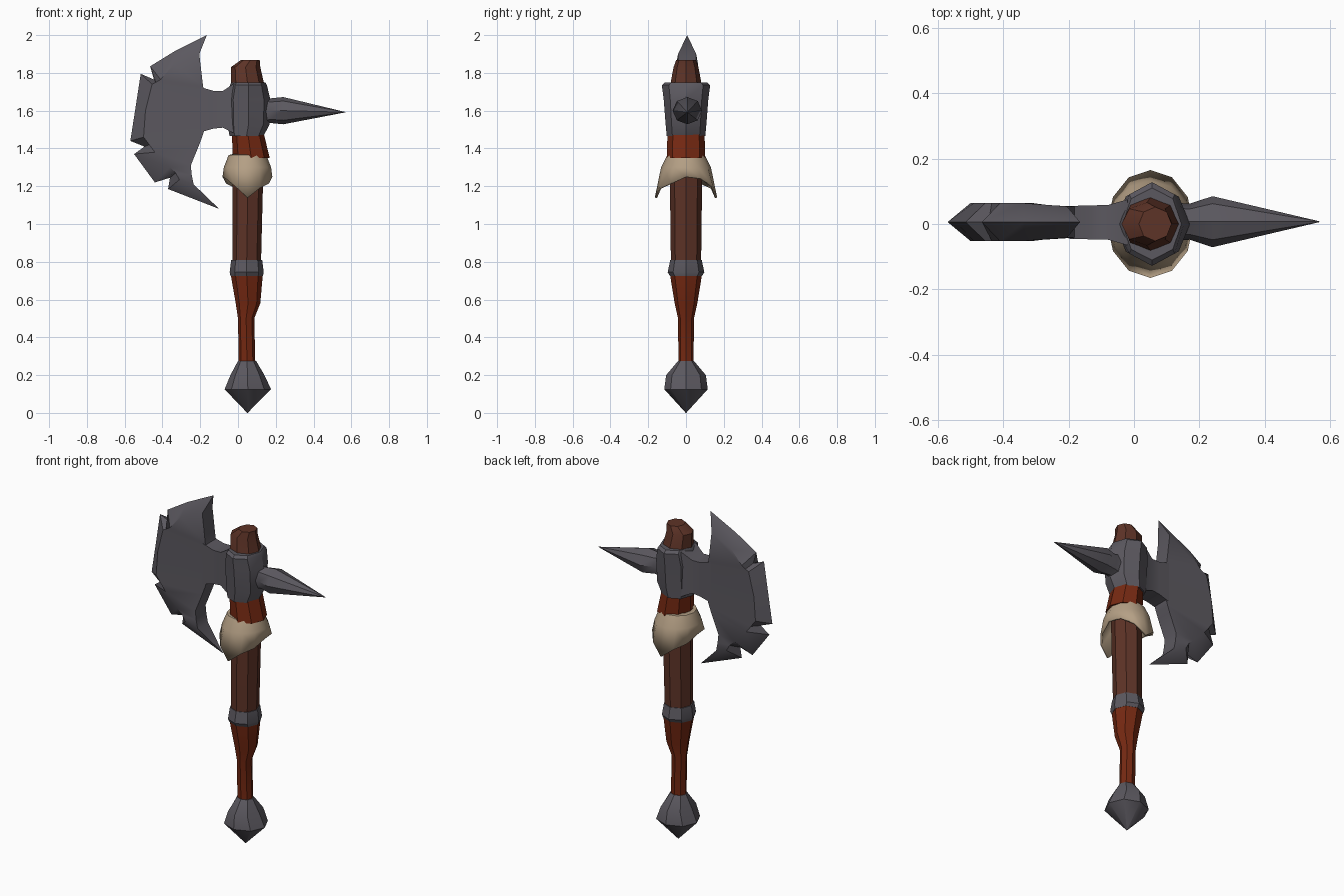
import bpy, bmesh, math
from mathutils import Vector

default_cube = bpy.data.objects.get("Cube")
if default_cube:
    bpy.data.objects.remove(default_cube, do_unlink=True)


def material(name, red, green, blue):
    mat = bpy.data.materials.new(name)
    mat.use_nodes = True
    colour = (red, green, blue, 1)
    mat.diffuse_color = colour
    shader = mat.node_tree.nodes["Principled BSDF"]
    shader.inputs["Base Color"].default_value = colour
    shader.inputs["Roughness"].default_value = 0.8
    return mat


iron = material("dark_iron", .105, .098, .115)
steel = material("bright_steel", .40, .46, .58)
wood = material("brown_wood", .11, .033, .02)
leather = material("red_leather", .18, .022, .006)
hide = material("tan_hide", .46, .35, .235)

parts = []


def finish(name, bm, *materials):
    """Clean the mesh and put it in the scene."""
    bmesh.ops.remove_doubles(bm, verts=bm.verts, dist=0.0005)
    bmesh.ops.recalc_face_normals(bm, faces=bm.faces)
    mesh = bpy.data.meshes.new(name)
    bm.to_mesh(mesh)
    bm.free()
    for mat in materials:
        mesh.materials.append(mat)
    obj = bpy.data.objects.new(name, mesh)
    bpy.context.collection.objects.link(obj)
    parts.append(obj)
    return obj


def skin(bm, rings):
    """Join neighbouring rings of vertices with quads."""
    for low, high in zip(rings, rings[1:]):
        for i in range(len(low)):
            j = (i + 1) % len(low)
            bm.faces.new((low[i], low[j], high[j], high[i]))


def upright(along, a, b):
    return Vector((a, b, along))


def sideways(along, a, b):
    return Vector((along, b, a))


def loft(name, mat, sections, sides=8, place=upright, shift=0.0):
    """Sections are (position along axis, centre, radius, cross radius)."""
    bm = bmesh.new()
    rings = []
    for along, centre, ra, rb in sections:
        ring = []
        for i in range(sides):
            t = math.tau * i / sides
            ring.append(bm.verts.new(
                place(along, centre + ra * math.cos(t), shift + rb * math.sin(t))))
        rings.append(ring)
    skin(bm, rings)
    bm.faces.new(rings[0])
    bm.faces.new(rings[-1])
    return finish(name, bm, mat)


# Handle, from the pommel up to the cap
loft("pommel", iron, [(0, .05, .001, .001), (.125, .052, .123, .115),
                      (.2, .05, .09, .105), (.275, .048, .048, .042)])
loft("grip", leather, [(.25, .048, .044, .04), (.5, .043, .043, .042),
                       (.58, .053, .065, .06), (.74, .046, .086, .086)])
loft("grip_ring", iron, [(.725, .046, .086, .085), (.745, .046, .09, .097),
                         (.81, .046, .082, .083)])
loft("shaft", wood, [(.8, .046, .076, .08), (1.2, .052, .08, .085),
                     (1.4, .055, .08, .085)])
loft("neck_wrap", leather, [(1.35, .07, .098, .102), (1.48, .052, .084, .098)])
loft("collar", iron, [(1.465, .045, .09, .102), (1.53, .056, .112, .108),
                      (1.66, .056, .115, .118), (1.735, .055, .098, .128),
                      (1.75, .055, .09, .11)])
loft("handle_cap", wood, [(1.7, .056, .092, .09), (1.83, .04, .078, .066),
                          (1.868, .065, .05, .052)])

# Side spike
loft("spike", iron, [(.1, 1.6, .09, .06), (.17, 1.6, .065, .055),
                     (.24, 1.6, .072, .078), (.568, 1.592, .001, .001)],
     place=sideways, shift=.007)

# Hanging hide skirt with a ragged hem
hem = [1.25, 1.24, 1.20, 1.14, 1.19, 1.215]
bm = bmesh.new()
rings = [[], [], [], []]
for i in range(12):
    t = math.tau * i / 12
    c, s = math.cos(t), math.sin(t)
    levels = [(1.37, .08, .08), (1.365, .1, .1), (1.3, .125, .132),
              (hem[i % 6], .132, .165)]
    for ring, (z, rx, ry) in zip(rings, levels):
        ring.append(bm.verts.new((.05 + rx * c, ry * s, z)))
skin(bm, rings)
skirt = finish("hide_skirt", bm, hide)
thick = skirt.modifiers.new("thickness", "SOLIDIFY")
thick.thickness = 0.012

# Arm joining the blade to the collar
bm = bmesh.new()
rings = []
for x, low, high, depth in [(-.2, 1.485, 1.725, .05), (-.13, 1.505, 1.705, .052),
                            (-.08, 1.51, 1.705, .053), (-.02, 1.48, 1.745, .07)]:
    corners = [(-depth, low), (depth, low), (depth, high), (-depth, high)]
    rings.append([bm.verts.new((x, y + .005, z)) for y, z in corners])
skin(bm, rings)
bm.faces.new(rings[0])
bm.faces.new(rings[-1])
finish("blade_arm", bm, iron)

# Blade: stations from top horn to bottom horn, each (back, ridge, edge)
top_tip, bottom_tip = (-.165, 2), (-.1, 1.08)
stations = [
    (top_tip, top_tip, top_tip),
    ((-.205, 1.9), (-.34, 1.845), (-.335, 1.915)),
    ((-.185, 1.73), (-.41, 1.765), (-.465, 1.835)),
    ((-.182, 1.72), (-.435, 1.75), (-.445, 1.765)),
    ((-.18, 1.71), (-.455, 1.74), (-.515, 1.795)),
    ((-.18, 1.6), (-.49, 1.6), (-.545, 1.6)),
    ((-.18, 1.49), (-.5, 1.46), (-.57, 1.44)),
    ((-.19, 1.46), (-.47, 1.42), (-.495, 1.41)),
    ((-.205, 1.42), (-.44, 1.38), (-.55, 1.37)),
    ((-.25, 1.31), (-.36, 1.3), (-.44, 1.22)),
    ((-.245, 1.26), (-.33, 1.27), (-.36, 1.245)),
    ((-.235, 1.21), (-.31, 1.235), (-.37, 1.185)),
    (bottom_tip, bottom_tip, bottom_tip),
]
bm = bmesh.new()
rings = []
for back, ridge, edge in stations:
    is_tip = back == edge
    outline = [(back, .048), (ridge, .058), (edge, 0), (ridge, -.058), (back, -.048)]
    rings.append([bm.verts.new((x, .006 + (0 if is_tip else y), z))
                  for (x, z), y in outline])
skin(bm, rings)
# The ground edge is bright on the upper segments only
bm.faces.ensure_lookup_table()
for face in bm.faces:
    segment, strip = divmod(face.index if face.index >= 0 else 0, 5)
    if strip in (1, 2) and segment in (1, 3, 4, 5):
        face.material_index = 1
finish("axe_blade", bm, iron, steel)

# Smooth shading with sharp facets
bpy.ops.object.select_all(action="DESELECT")
for obj in parts:
    obj.select_set(True)
bpy.context.view_layer.objects.active = parts[0]
bpy.ops.object.shade_smooth_by_angle(angle=math.radians(35))
